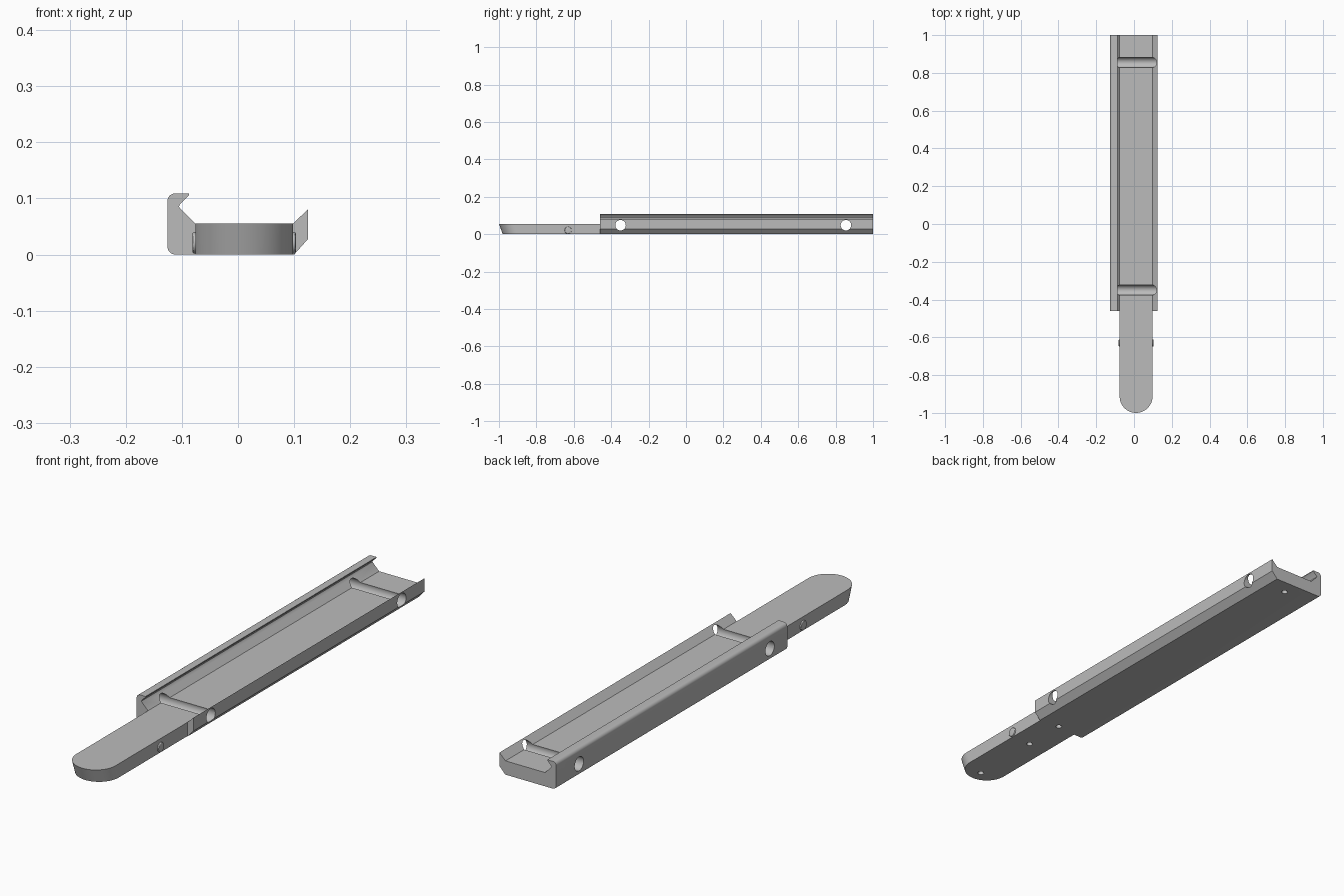
import bpy, bmesh, math
from mathutils import Matrix

if "Cube" in bpy.data.objects:
    bpy.data.objects.remove(bpy.data.objects["Cube"], do_unlink=True)

grey = bpy.data.materials.new("plain grey")
grey.use_nodes = True
COLOUR = (0.5, 0.5, 0.5, 1)
grey.diffuse_color = COLOUR
grey.node_tree.nodes["Principled BSDF"].inputs["Base Color"].default_value = COLOUR

RAIL_START, RAIL_END, TIP = -0.46, 1.0, -1.0
FLOOR_TOP, FLOOR_RIGHT, FLOOR_LEFT = 0.055, 0.098, -0.076
MID = (FLOOR_RIGHT + FLOOR_LEFT) / 2
RADIUS = (FLOOR_RIGHT - FLOOR_LEFT) / 2


def add_object(name, bm):
    bmesh.ops.recalc_face_normals(bm, faces=bm.faces[:])
    mesh = bpy.data.meshes.new(name)
    bm.to_mesh(mesh)
    bm.free()
    ob = bpy.data.objects.new(name, mesh)
    bpy.context.collection.objects.link(ob)
    mesh.materials.append(grey)
    return ob


def loft(name, first, second):
    """Solid between two matching outlines."""
    bm = bmesh.new()
    a = [bm.verts.new(p) for p in first]
    b = [bm.verts.new(p) for p in second]
    bm.faces.new(a)
    bm.faces.new(b[::-1])
    for i in range(len(a)):
        j = (i + 1) % len(a)
        bm.faces.new((a[i], a[j], b[j], b[i]))
    return add_object(name, bm)


def cylinder(name, centre, radius, length, axis, bevel=0):
    bm = bmesh.new()
    turn = Matrix.Rotation(math.pi / 2, 4, 'Y') if axis == 'X' else Matrix()
    bmesh.ops.create_cone(bm, cap_ends=True, segments=32, radius1=radius,
                          radius2=radius, depth=length,
                          matrix=Matrix.Translation(centre) @ turn)
    if bevel:
        rims = [e for e in bm.edges if any(len(f.verts) > 4 for f in e.link_faces)]
        bmesh.ops.bevel(bm, geom=rims, offset=bevel, segments=3,
                        profile=0.5, affect='EDGES')
    return add_object(name, bm)


def combine(target, tool, operation):
    mod = target.modifiers.new(operation.title(), 'BOOLEAN')
    mod.object, mod.operation, mod.solver = tool, operation, 'EXACT'
    bpy.context.view_layer.objects.active = target
    bpy.ops.object.modifier_apply(modifier=mod.name)
    bpy.data.objects.remove(tool, do_unlink=True)


def arc(cx, cz, radius, start, end, steps=6):
    angles = [math.radians(start + (end - start) * i / steps) for i in range(steps + 1)]
    return [(cx + radius * math.cos(t), cz + radius * math.sin(t)) for t in angles]


# Channel section: chamfered low wall, flat floor, tall hooked wall
section = [(0.100, 0), (0.125, 0.028), (0.125, 0.081), (FLOOR_RIGHT, FLOOR_TOP),
           (FLOOR_LEFT, FLOOR_TOP), (-0.104, 0.083), (-0.105, 0.086), (-0.104, 0.089),
           (-0.087, 0.106), (-0.087, 0.109)]
section += arc(-0.112, 0.095, 0.014, 90, 180)
section += arc(-0.111, 0.015, 0.015, 180, 270)
body = loft("slide_rail", [(x, RAIL_START, z) for x, z in section],
            [(x, RAIL_END, z) for x, z in section])

# Tongue with round end that leans back towards the underside
def tongue_outline(z, lean):
    pts = arc(MID, TIP + RADIUS + lean, RADIUS, 180, 360, 32)
    pts = [(FLOOR_LEFT, RAIL_START)] + pts + [(FLOOR_RIGHT, RAIL_START)]
    return [(x, y, z) for x, y in pts]

tongue = loft("tongue", tongue_outline(0, 0.02), tongue_outline(FLOOR_TOP, 0))
combine(body, tongue, 'UNION')

# Low round catches on both sides of the tongue
for x in (FLOOR_LEFT, FLOOR_RIGHT):
    combine(body, cylinder("catch", (x, -0.63, 0.021), 0.019, 0.01, 'X', 0.003), 'UNION')

# Cross holes through both walls, grooving the floor
for y in (-0.35, 0.855):
    combine(body, cylinder("cross_hole", (0, y, 0.048), 0.028, 0.4, 'X'), 'DIFFERENCE')

# Small blind holes underneath
for y in (-0.93, -0.63, -0.45, 0.94):
    combine(body, cylinder("blind_hole", (MID, y, 0), 0.012, 0.03, 'Z'), 'DIFFERENCE')

bpy.ops.object.select_all(action='DESELECT')
body.select_set(True)
bpy.context.view_layer.objects.active = body
bpy.ops.object.shade_smooth_by_angle(angle=math.radians(30))
